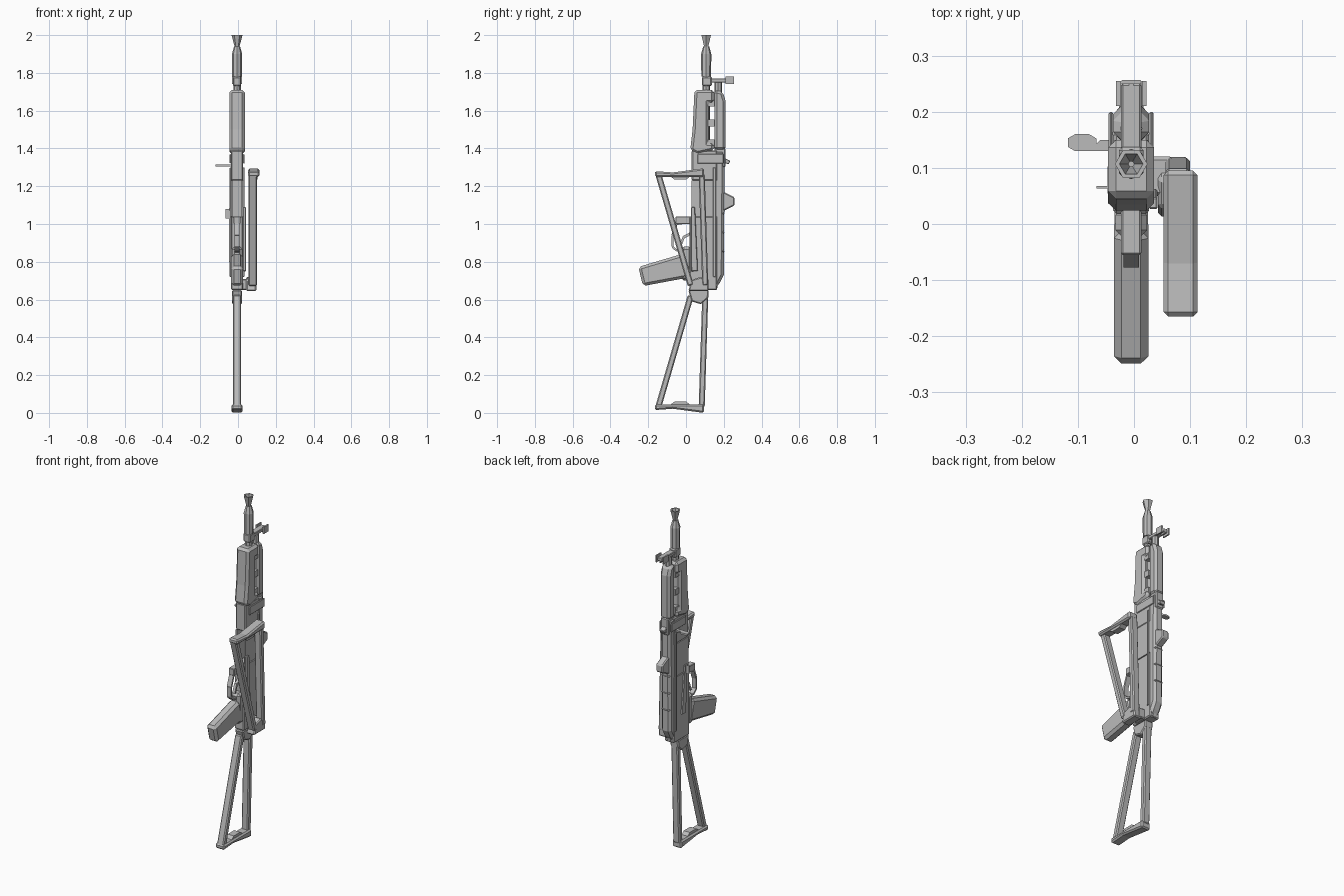
import bpy, bmesh, math
from mathutils import Vector

if "Cube" in bpy.data.objects:
    bpy.data.objects.remove(bpy.data.objects["Cube"])

# Shared levels: x centre, then y planes, then heights
CENTRE = -.005
FRONT, SEAM, BACK, BORE = .03, .15, .21, .107
BASE, NECK, SHOULDER, SIGHT = .65, 1.39, 1.71, 1.78
WELL_LOW, WELL_HIGH = 1.04, 1.23
FINE, SOFT, BROAD = .003, .006, .014  # chamfer sizes

grey = bpy.data.materials.new("plain grey")
grey.use_nodes = True
colour = (.5, .5, .5, 1)
grey.diffuse_color = colour
grey.node_tree.nodes["Principled BSDF"].inputs["Base Color"].default_value = colour


def finish(name, bm, chamfer=0):
    bmesh.ops.recalc_face_normals(bm, faces=bm.faces)
    mesh = bpy.data.meshes.new(name)
    bm.to_mesh(mesh)
    bm.free()
    mesh.materials.append(grey)
    ob = bpy.data.objects.new(name, mesh)
    bpy.context.scene.collection.objects.link(ob)
    if chamfer:
        mod = ob.modifiers.new("chamfer", "BEVEL")
        mod.width, mod.segments = chamfer, 1
        mod.limit_method, mod.angle_limit = "ANGLE", math.radians(50)
    return ob


def extrude(name, corners, direction, chamfer=0):
    """Solid made by pushing a flat outline along a direction."""
    bm = bmesh.new()
    face = bm.faces.new([bm.verts.new(corner) for corner in corners])
    moved = bmesh.ops.extrude_face_region(bm, geom=[face])["geom"]
    bmesh.ops.translate(bm, vec=direction,
                        verts=[v for v in moved if isinstance(v, bmesh.types.BMVert)])
    return finish(name, bm, chamfer)


def prism(name, outline, half, chamfer=0, centre=CENTRE):
    """Side outline of (y, z) points given thickness across x."""
    corners = [(centre - half, y, z) for y, z in outline]
    return extrude(name, corners, (half * 2, 0, 0), chamfer)


def block(name, front, back, low, high, half, chamfer=0, centre=CENTRE):
    outline = [(front, low), (back, low), (back, high), (front, high)]
    return prism(name, outline, half, chamfer, centre)


def bar(name, start, end, thick, half, chamfer=0, centre=CENTRE, taper=1):
    """Slanted bar in the side plane, optionally narrowing to its end."""
    start, end = Vector(start), Vector(end)
    along = (end - start).normalized() * thick / 2
    across = Vector((-along.y, along.x))
    outline = [start + across, end + across * taper, end - across * taper, start - across]
    return prism(name, outline, half, chamfer, centre)


def tube(name, low, high, radius, end_radius, y=BORE, sides=8, wall=.008):
    """Hollow upright tube or flare."""
    profile = [(radius - wall, low), (radius, low),
               (end_radius, high), (end_radius - wall, high)]
    bm = bmesh.new()
    rings = []
    for side in range(sides):
        turn = math.tau * side / sides
        rings.append([bm.verts.new((CENTRE + r * math.cos(turn), y + r * math.sin(turn), z))
                      for r, z in profile])
    for ring, following in zip(rings, rings[1:] + rings[:1]):
        for j in range(len(profile)):
            k = (j + 1) % len(profile)
            bm.faces.new((ring[j], following[j], following[k], ring[k]))
    return finish(name, bm)


def pair(build, name, *sizes, offset, chamfer=0):
    """The same part on both sides of the centre line."""
    for label, sign in (("right", -1), ("left", 1)):
        build(label + "_" + name, *sizes, chamfer, CENTRE + sign * offset)


# Barrel, muzzle brake and flared tip
tube("barrel", WELL_HIGH, SIGHT, .02, .02)
tube("brake", SIGHT, 1.9, .026, .027)
tube("brake_taper", 1.9, 1.94, .027, .016)
tube("muzzle", 1.94, 2, .013, .029, sides=6)
tube("gas_tube", NECK, 1.75, .02, .02, y=.17)

# Front sight
block("front_sight_collar", .085, BORE + .03, 1.73, SIGHT, .022, SOFT)
block("front_sight_arm", BORE, .25, 1.75, SIGHT - .01, .018, FINE)
pair(block, "front_sight_wing", BACK, .255, 1.74, SIGHT, .004, offset=.023)
block("front_sight_post", .22, .25, 1.74, SIGHT - .01, .004)

# Handguard: a lower half, an upper half and bridges between the vents
vent_low, vent_high, vent_floor = 1.43, 1.64, .12
prism("lower_handguard", [
    (.045, SHOULDER), (SEAM, SHOULDER), (SEAM, vent_high), (vent_floor, vent_high),
    (vent_floor, vent_low), (SEAM, vent_low), (SEAM, NECK),
    (.06, 1.37), (.022, NECK), (.035, 1.5)], .041, BROAD)
prism("upper_handguard", [
    (SEAM, SHOULDER), (.195, SHOULDER - .01), (BACK, 1.65), (BACK, NECK), (SEAM, NECK)],
    .032, BROAD)
for middle in (vent_low, (vent_low + vent_high) / 2, vent_high):
    block("vent_bridge", BORE, SEAM, middle - .018, middle + .018, FRONT)

# Receiver above and below the open magazine well
block("receiver_front", FRONT, .165, WELL_HIGH, NECK, .032, SOFT)
block("receiver_spine", .1, .165, WELL_LOW, WELL_HIGH, .032)
block("receiver_body", .018, .165, BASE, WELL_LOW, .032, SOFT)
pair(block, "well_wall", FRONT, BORE, WELL_LOW, WELL_HIGH, .004, offset=.028)
pair(block, "receiver_rib", .143, .158, .72, 1.3, .005, offset=.034, chamfer=FINE)
pair(block, "retainer", .06, .2, 1.32, 1.37, .004, offset=.036, chamfer=FINE)

# Top cover with cross ribs and a rear button
prism("top_cover", [
    (SEAM, NECK), (BACK - .005, NECK), (.2, .73), (.18, .69), (SEAM, BASE)], .031, BROAD)
for step in range(3):
    low = .85 + step / 10
    block("cover_rib", SEAM, BACK - .006, low, low + .012, .028, SOFT)
bar("cover_button", (SEAM, .7), (SEAM, BASE), .045, .014, FINE, taper=.6)

# Rear sight and the hump on the cover
block("sight_mount", SEAM, BACK, 1.3, 1.4, .025, SOFT)
bar("sight_leaf", (SEAM, 1.36), (.23, 1.325), FRONT, .017, FINE, taper=.7)
bar("cover_hump", (.19, 1.12), (.257, 1.12), .11, .022, SOFT, taper=.4)

# Charging handle, a flat tab on the right
tab_height = 1.305
extrude("charging_handle_arm", [
    (x, y, tab_height) for x, y in ((-.03, .13), (-.08, .13), (-.06, SEAM), (-.03, SEAM))],
    (0, 0, .01))
tab_radius = .015
extrude("charging_handle_tab", [
    (x + tab_radius * math.cos(turn), .145 + tab_radius * math.sin(turn), tab_height)
    for x, first in ((-.105, 90), (-.08, 270))
    for turn in (math.radians(first + step * 60) for step in range(4))], (0, 0, .01))

# Selector lever on the right, accessory rail on the left
bar("selector_lever", (.085, .8), (.065, 1.08), .035, .004, centre=-.043, taper=.6)
block("selector_tab", .063, .068, 1.03, 1.08, .013, centre=-.054)
bar("side_rail", (.045, .75), (.037, 1.09), .035, .008, FINE, centre=.034, taper=.6)

# Grip
block("grip_tang", -.025, FRONT, .7, .88, .028, BROAD)
bar("grip", (0, .78), (-.24, .722), .13, .031, BROAD, taper=.8)

# Trigger group
guard = [(.02, 1.01), (-.05, 1), (-.072, .94), (-.072, .88), (-.05, .86), (.01, .85)]
for start, end in zip(guard, guard[1:]):
    bar("trigger_guard", start, end, .011, BROAD)
block("magazine_catch", -.055, FRONT, 1, WELL_LOW, .018, FINE)
bar("trigger_root", (.025, .95), (-.012, .93), BROAD, .008)
bar("trigger_tip", (-.01, .935), (-.03, .885), .012, .008)


def stock(prefix, butt_x, bar_x, hinge_x, place):
    """Skeleton stock: butt plate, two bars and a hinge block."""
    def at(*points):
        return [(y, place(z)) for y, z in points]
    toe, heel, rim = -.165, .095, .045
    prism(prefix + "_butt", at((toe, .015), (-.07, .022), (heel, 0), (heel, rim), (toe, rim)),
          FRONT, .008, butt_x)
    prism(prefix + "_pad", at((-.08, rim), (-.06, .06), (0, .06), (.02, rim)), .02, 0, butt_x)
    for label, foot, head in (("rear", .083, .102), ("front", -.147, .025)):
        bar(prefix + "_" + label + "_bar", *at((foot, FRONT), (head, .62)),
            .032, .022, SOFT, bar_x)
    prism(prefix + "_hinge", at((.012, BASE), (.12, BASE), (.118, .61), (.08, .575), (.03, .59)),
          .027, SOFT, hinge_x)


# The stock appears extended, and again folded along the left side
stock("stock", CENTRE, CENTRE, CENTRE, lambda z: z)
stock("folded_stock", .083, .078, .07, lambda z: BASE * 2 - z - .005)
block("folding_pivot", .05, .12, BASE, SHOULDER - 1, .025, SOFT, .045)
